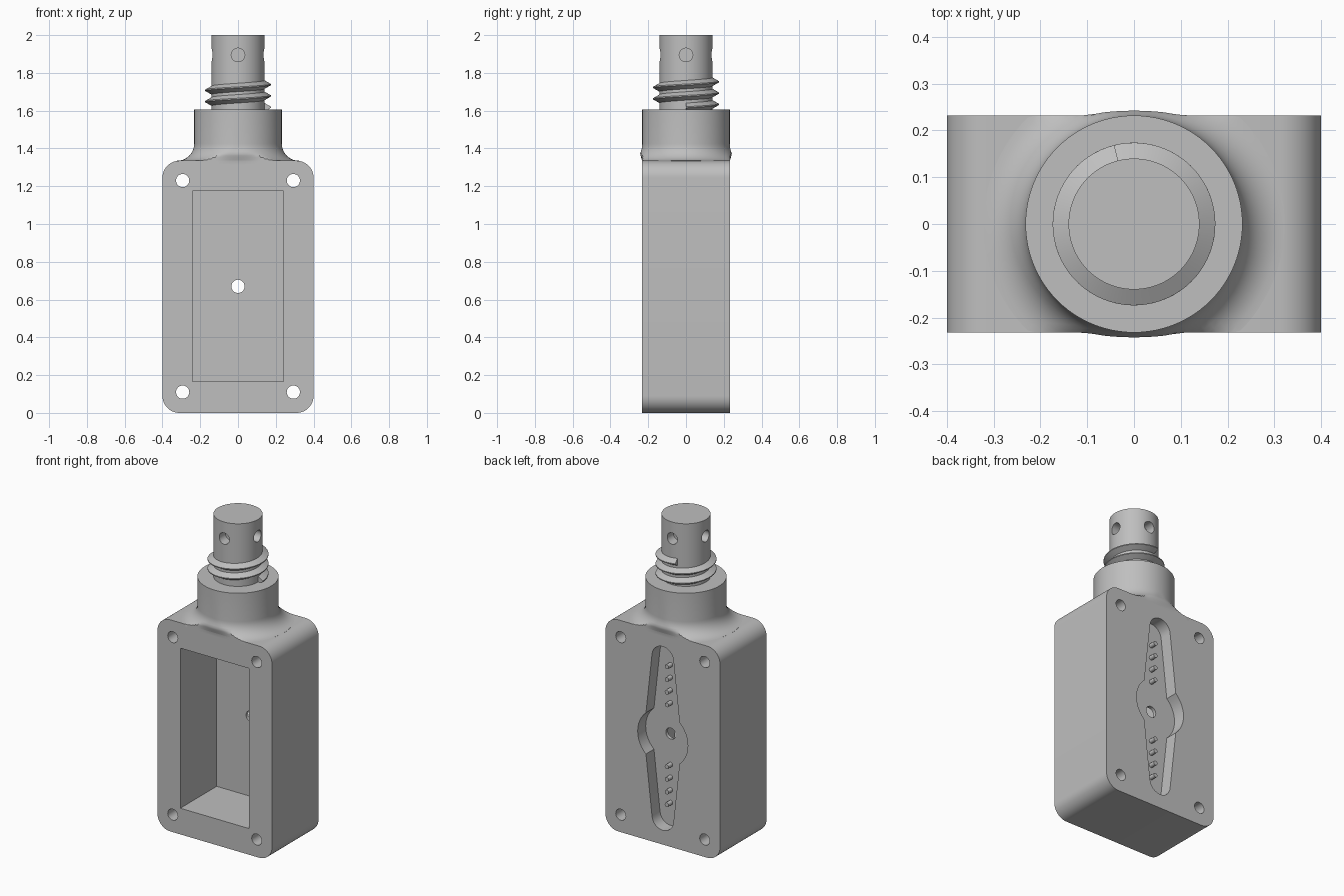
import bpy, bmesh, math
from math import sin, cos, pi, radians

if "Cube" in bpy.data.objects:
    bpy.data.objects.remove(bpy.data.objects["Cube"], do_unlink=True)

grey = bpy.data.materials.new("plain grey")
grey.use_nodes = True
grey.diffuse_color = (0.52, 0.52, 0.52, 1)
grey.node_tree.nodes["Principled BSDF"].inputs["Base Color"].default_value = grey.diffuse_color

HALF_Y, TOP, MID = 0.232, 1.335, 0.67


def add_object(name, verts, faces):
    mesh = bpy.data.meshes.new(name)
    mesh.from_pydata(verts, [], faces)
    bm = bmesh.new()
    bm.from_mesh(mesh)
    bmesh.ops.recalc_face_normals(bm, faces=bm.faces)
    bm.to_mesh(mesh)
    bm.free()
    mesh.materials.append(grey)
    obj = bpy.data.objects.new(name, mesh)
    bpy.context.collection.objects.link(obj)
    return obj


def arc(cx, cz, r, start, end, steps=12):
    angles = [radians(start + (end - start) * i / steps) for i in range(steps + 1)]
    return [(cx + r * cos(a), cz + r * sin(a)) for a in angles]


def prism(name, outline, y0, y1):
    """Extrude an x-z outline along y."""
    n = len(outline)
    verts = [(x, y, z) for y in (y0, y1) for x, z in outline]
    faces = [range(n), range(n, 2 * n)]
    faces += [(i, (i + 1) % n, n + (i + 1) % n, n + i) for i in range(n)]
    return add_object(name, verts, faces)


def rod(name, x, z, r, y0, y1, steps=32):
    return prism(name, arc(x, z, r, 0, 360, steps)[:-1], y0, y1)


def lathe(name, profile, steps=96):
    """Spin an (r, z) profile round the z axis and cap both ends."""
    verts = [(r * cos(2 * pi * i / steps), r * sin(2 * pi * i / steps), z)
             for r, z in profile for i in range(steps)]
    faces = [(k * steps + i, k * steps + (i + 1) % steps,
              (k + 1) * steps + (i + 1) % steps, (k + 1) * steps + i)
             for k in range(len(profile) - 1) for i in range(steps)]
    faces += [range(steps), range(len(verts) - steps, len(verts))]
    return add_object(name, verts, faces)


def cut(obj, cutters):
    for cutter in cutters:
        cutter.hide_render = True
        mod = obj.modifiers.new("cut", "BOOLEAN")
        mod.operation, mod.solver, mod.object = "DIFFERENCE", "EXACT", cutter
        bpy.context.view_layer.objects.active = obj
        bpy.ops.object.modifier_apply(modifier=mod.name)
        bpy.data.objects.remove(cutter, do_unlink=True)


def smooth(obj, angle=30):
    bpy.ops.object.select_all(action="DESELECT")
    obj.select_set(True)
    bpy.context.view_layer.objects.active = obj
    bpy.ops.object.shade_smooth_by_angle(angle=radians(angle))


# Housing with rounded corners
R = 0.09
outline = (arc(0.4 - R, TOP - R, R, 0, 90) + arc(R - 0.4, TOP - R, R, 90, 180)
           + arc(R - 0.4, R, R, 180, 270) + arc(0.4 - R, R, R, 270, 360))
housing = prism("housing", outline, -HALF_Y, HALF_Y)

# Front pocket, screw holes and shaft hole
pocket = prism("pocket_cutter", [(-0.24, 0.165), (0.24, 0.165), (0.24, 1.175), (-0.24, 1.175)],
               -0.3, 0.13)
holes = [rod("hole_cutter", x, z, 0.035, -0.3, 0.3)
         for x in (-0.293, 0.293) for z in (0.11, 1.23)]
shaft_hole = rod("shaft_cutter", 0, MID, 0.035, 0, 0.3)

# Servo arm recess in the back: two tapered arms and a round hub
TIP, HUB, JOIN = 0.505, 0.175, 48
horn = (arc(0, MID + TIP, 0.075, 5, 175) + arc(0, MID, HUB, 180 - JOIN, 180 + JOIN)
        + arc(0, MID - TIP, 0.075, 185, 355) + arc(0, MID, HUB, -JOIN, JOIN))
recess = prism("recess_cutter", horn, 0.152, 0.3)
cut(housing, [pocket, recess, shaft_hole] + holes)
smooth(housing)

# Locating pins on the recess floor
for side in (-1, 1):
    for i in range(4):
        pin = rod("arm_pin", 0, MID + side * (0.195 + 0.08 * i), 0.014, 0.14, 0.192, 16)
        smooth(pin)

# Collar with a flared foot, trimmed to the thickness of the housing
F = 0.09
flare = [(HALF_Y + F * (1 - sin(t)), TOP + F * (1 - cos(t)))
         for t in (pi / 2 * i / 10 for i in range(11))]
collar = lathe("collar", [(HALF_Y + F, TOP - 0.02)] + flare + [(HALF_Y, 1.605)])
for v in collar.data.vertices:
    bulge = max(0, 1 - (v.co.x / 0.11) ** 2) * max(0, 1 - abs(v.co.z - 1.37) / 0.036)
    limit = HALF_Y + 0.011 * bulge
    v.co.y = max(-limit, min(limit, v.co.y))
smooth(collar)

# Post with four blind cross holes
post = lathe("post", [(0.14, 1.58), (0.14, 2.0)])
drills = [rod("drill_cutter", 0, 1.895, 0.036, -0.2, -0.075) for _ in range(4)]
for i, drill in enumerate(drills):
    drill.rotation_euler.z = i * pi / 2
cut(post, drills)
smooth(post)

# Screw thread wound round the post
PITCH, STEPS = 0.06, 160
TURNS = 2.29
verts, faces = [], []
for i in range(STEPS + 1):
    a = 2 * pi * TURNS * i / STEPS
    z = 1.618 + PITCH * TURNS * i / STEPS
    for r, dz in ((0.13, -0.028), (0.174, -0.003), (0.174, 0.003), (0.13, 0.028)):
        verts.append((r * cos(a), r * sin(a), z + dz))
for i in range(STEPS):
    for j in range(4):
        k = (j + 1) % 4
        faces.append((4 * i + j, 4 * i + k, 4 * i + 4 + k, 4 * i + 4 + j))
faces += [range(4), range(4 * STEPS, 4 * STEPS + 4)]
smooth(add_object("screw_thread", verts, faces))
